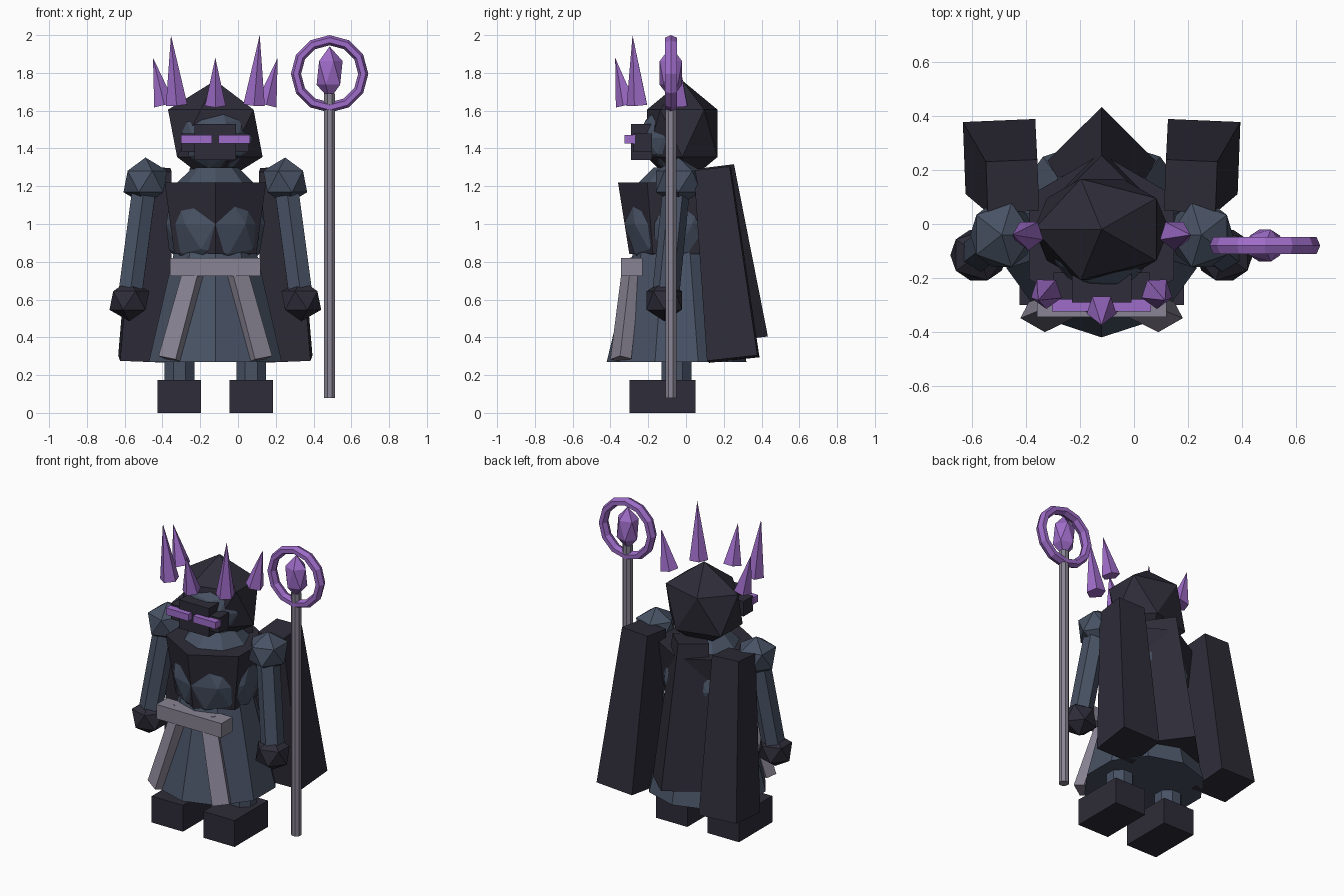
import bpy, bmesh, math
from mathutils import Vector, Matrix

if "Cube" in bpy.data.objects:
    bpy.data.objects.remove(bpy.data.objects["Cube"])

CX = -0.12  # centre line of the figure


def material(name, r, g, b):
    def lin(v):
        v /= 255
        return v / 12.92 if v <= 0.04045 else ((v + 0.055) / 1.055) ** 2.4
    m = bpy.data.materials.new(name)
    m.diffuse_color = (lin(r), lin(g), lin(b), 1)
    m.use_nodes = True
    m.node_tree.nodes["Principled BSDF"].inputs["Base Color"].default_value = m.diffuse_color
    return m


CHARCOAL = material("charcoal cloth", 46, 44, 56)
SLATE = material("slate armour", 72, 82, 100)
GREY = material("grey metal", 136, 131, 147)
PURPLE = material("purple crystal", 158, 108, 200)


def finish(name, bm, mat):
    bmesh.ops.recalc_face_normals(bm, faces=bm.faces)
    me = bpy.data.meshes.new(name)
    bm.to_mesh(me)
    bm.free()
    me.materials.append(mat)
    ob = bpy.data.objects.new(name, me)
    bpy.context.collection.objects.link(ob)
    return ob


def box(name, mat, x0, x1, y0, y1, z0, z1):
    bm = bmesh.new()
    bmesh.ops.create_cube(bm, size=1)
    for v in bm.verts:
        v.co = ((x0 + x1) / 2 + v.co.x * (x1 - x0),
                (y0 + y1) / 2 + v.co.y * (y1 - y0),
                (z0 + z1) / 2 + v.co.z * (z1 - z0))
    return finish(name, bm, mat)


def ico(name, mat, centre, radii, sub=1, turn=0):
    bm = bmesh.new()
    bmesh.ops.create_icosphere(bm, subdivisions=sub, radius=1,
                               matrix=Matrix.Rotation(turn, 4, 'Z'))
    for v in bm.verts:
        v.co = Vector(c + r * p for c, r, p in zip(centre, radii, v.co))
    return finish(name, bm, mat)


def prism(name, mat, a, b, r0, r1, sides, turn=0.0, squash=1.0, yaw=0.0):
    """Tapered bar from point a to point b, ends square to its axis."""
    a, b = Vector(a), Vector(b)
    axis = b - a
    tilt = Vector((0, 0, 1)).rotation_difference(axis.normalized()).to_matrix()
    tilt = tilt @ Matrix.Rotation(yaw, 3, 'Z')
    bm = bmesh.new()
    rings = []
    for p, r in ((a, r0), (b, r1)):
        if r == 0:
            rings.append([bm.verts.new(p)])
            continue
        ring = []
        for i in range(sides):
            t = turn + math.tau * i / sides
            ring.append(bm.verts.new(p + tilt @ Vector(
                (r * math.cos(t), r * math.sin(t) * squash, 0))))
        bm.faces.new(ring)
        rings.append(ring)
    low, top = rings
    for i in range(sides):
        j = (i + 1) % sides
        if len(top) == 1:
            bm.faces.new((low[i], low[j], top[0]))
        else:
            bm.faces.new((low[i], low[j], top[j], top[i]))
    return finish(name, bm, mat)


Q = math.pi / 4
FRONT = -math.pi / 2

# Skirt, torso and six-sided breastplate with a ridge at the front
prism("skirt", SLATE, (CX, -0.05, 0.27), (CX, -0.05, 0.85), 0.37, 0.23, 10, FRONT)
ico("torso", SLATE, (CX, -0.05, 1.0), (0.275, 0.275, 0.30), 2)
prism("breastplate", CHARCOAL, (CX, -0.05, 0.84), (CX, -0.05, 1.22), 0.25, 0.31, 6, FRONT)
prism("neck", SLATE, (CX, -0.05, 1.2), (CX, -0.05, 1.3), 0.22, 0.12, 8, FRONT)

# Belt
box("belt", GREY, CX - 0.24, CX + 0.24, -0.345, -0.23, 0.725, 0.82)

# Parts mirrored left and right
for s, side in ((-1, "left"), (1, "right")):
    def X(d):
        return CX + s * d

    box(side + "_boot", CHARCOAL, X(0.19) - 0.115, X(0.19) + 0.115, -0.30, 0.05, 0, 0.175)
    prism(side + "_leg", SLATE, (X(0.19), -0.05, 0.15), (X(0.19), -0.05, 0.4),
          0.085, 0.085, 8, math.pi / 8)
    prism(side + "_belt_strip", GREY, (X(0.24), -0.345, 0.285), (X(0.10), -0.285, 0.81),
          0.075, 0.065, 4, Q, 0.65, s * 0.5)
    ico(side + "_shoulder", SLATE, (X(0.37), -0.04, 1.225), (0.13, 0.14, 0.127), 1,
        math.pi if s > 0 else 0)
    prism(side + "_arm", SLATE, (X(0.455), -0.11, 0.6), (X(0.375), -0.05, 1.2),
          0.072, 0.072, 6, FRONT)
    ico(side + "_hand", CHARCOAL, (X(0.455), -0.115, 0.595), (0.118, 0.11, 0.11), 1,
        math.pi if s > 0 else 0)
    prism(side + "_cape_panel", CHARCOAL, (X(0.375), 0.25, 0.285), (X(0.33), 0.14, 1.29),
          0.19, 0.135, 4, Q, 1.0, s * -0.04)
    # Eye bars and the two outer pairs of crown spikes
    box(side + "_eye", PURPLE, X(0.1) - 0.083, X(0.1) + 0.083, -0.325, -0.27, 1.425, 1.47)
    prism(side + "_outer_spike", PURPLE, (X(0.27), -0.04, 1.63), (X(0.33), -0.04, 1.88),
          0.058, 0, 5, FRONT)
    prism(side + "_tall_spike", PURPLE, (X(0.205), -0.255, 1.63), (X(0.235), -0.283, 2.0),
          0.06, 0, 5, FRONT)

# Middle cape panel with a ridge down the back
prism("middle_cape_panel", CHARCOAL, (CX, 0.235, 0.38), (CX, 0.12, 1.3), 0.2, 0.135, 4)

# Head, hood, visor and front spike
ico("hood", CHARCOAL, (CX, -0.02, 1.48), (0.28, 0.22, 0.28), 1, math.pi)
ico("face", SLATE, (CX, -0.05, 1.455), (0.205, 0.2, 0.185), 2)
box("visor", CHARCOAL, CX - 0.11, CX + 0.11, -0.29, -0.18, 1.34, 1.53)
box("visor_band", CHARCOAL, CX - 0.178, CX + 0.178, -0.28, -0.18, 1.38, 1.48)
prism("front_spike", PURPLE, (CX, -0.315, 1.63), (CX, -0.375, 1.88), 0.058, 0, 5, FRONT)

# Staff with a crystal inside a ring
SX, SY = 0.485, -0.08
prism("staff_pole", GREY, (SX, SY, 0.08), (SX, SY, 1.69), 0.032, 0.032, 8, math.pi / 8)
ico("staff_crystal", PURPLE, (SX, SY, 1.80), (0.077, 0.07, 0.14))
bm = bmesh.new()
N, M = 12, 6
grid = []
for i in range(N):
    a = math.tau * i / N
    row = []
    for j in range(M):
        b = math.tau * j / M
        r = 0.178 + 0.027 * math.cos(b)
        row.append(bm.verts.new((SX + r * math.cos(a), SY + 0.036 * math.sin(b),
                                 1.795 + r * math.sin(a))))
    grid.append(row)
for i in range(N):
    for j in range(M):
        k, l = (i + 1) % N, (j + 1) % M
        bm.faces.new((grid[i][j], grid[k][j], grid[k][l], grid[i][l]))
finish("staff_ring", bm, PURPLE)
